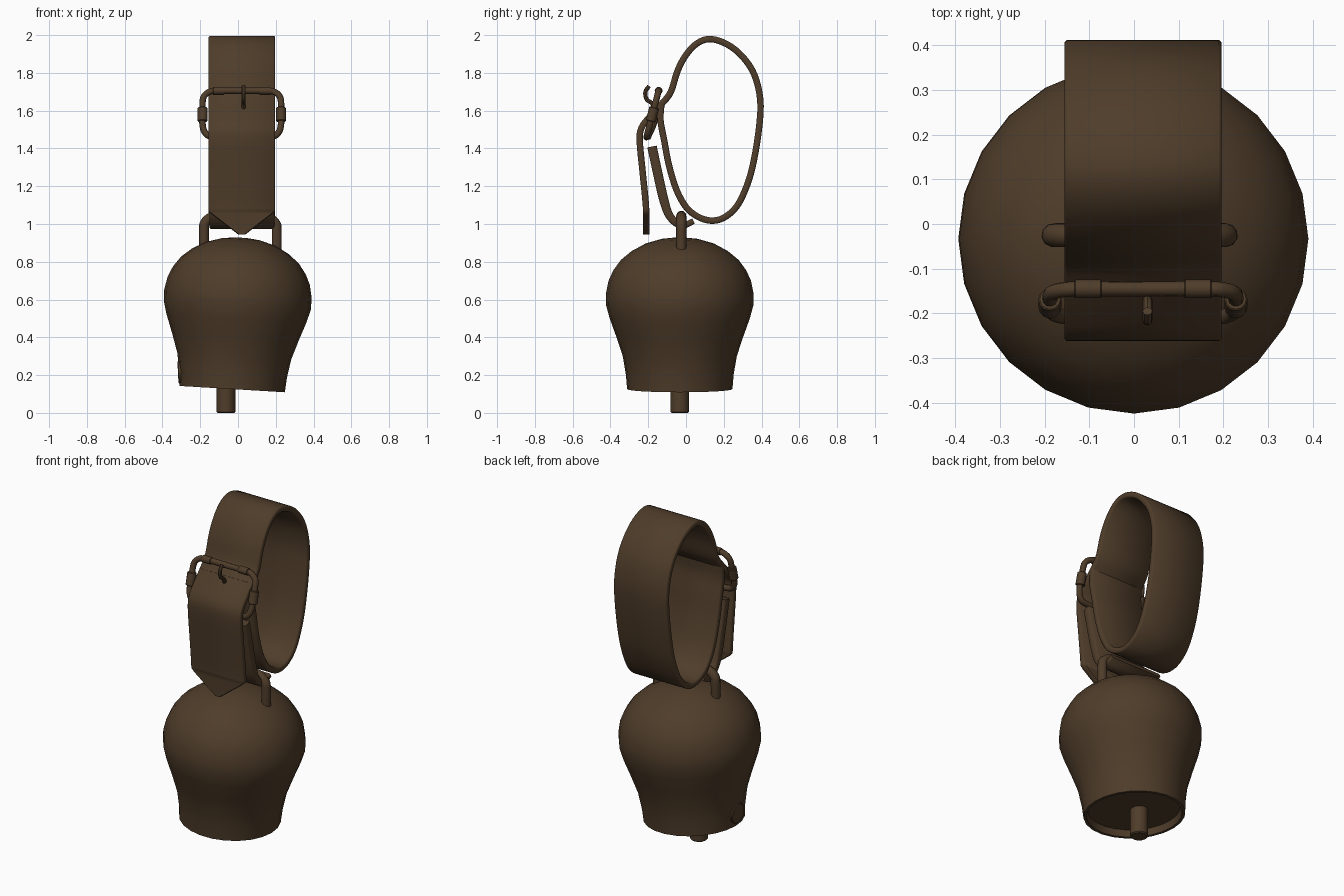
import bpy, bmesh, math
from mathutils import Vector, Matrix

if "Cube" in bpy.data.objects:
    bpy.data.objects.remove(bpy.data.objects["Cube"])

brown = bpy.data.materials.new("dark_brown")
brown.diffuse_color = (0.078, 0.046, 0.023, 1)
brown.use_nodes = True
brown.node_tree.nodes["Principled BSDF"].inputs["Base Color"].default_value = brown.diffuse_color


def finish(name, bm, angle=40):
    """Turn a bmesh into a coloured, smooth-shaded object."""
    bmesh.ops.recalc_face_normals(bm, faces=bm.faces[:])
    me = bpy.data.meshes.new(name)
    bm.to_mesh(me)
    bm.free()
    me.materials.append(brown)
    ob = bpy.data.objects.new(name, me)
    bpy.context.collection.objects.link(ob)
    bpy.ops.object.select_all(action='DESELECT')
    ob.select_set(True)
    bpy.context.view_layer.objects.active = ob
    bpy.ops.object.shade_smooth_by_angle(angle=math.radians(angle))
    return ob


def spline(pts, steps=4):
    """Catmull-Rom samples through the points."""
    p = [Vector(q) for q in pts]
    p = [2 * p[0] - p[1]] + p + [2 * p[-1] - p[-2]]
    out = []
    for i in range(1, len(p) - 2):
        a, b, c, d = p[i - 1:i + 3]
        for k in range(steps):
            t = k / steps
            out.append(0.5 * (2 * b + (c - a) * t + (2 * a - 5 * b + 4 * c - d) * t * t
                              + (3 * b - a - 3 * c + d) * t ** 3))
    return out + [p[-2]]


def skin(name, rings, angle=40):
    """Join cross-sections into a capped solid."""
    bm = bmesh.new()
    vs = [[bm.verts.new(c) for c in r] for r in rings]
    n = len(vs[0])
    for a, b in zip(vs, vs[1:]):
        for j in range(n):
            bm.faces.new((a[j], a[(j + 1) % n], b[(j + 1) % n], b[j]))
    bm.faces.new(vs[0])
    bm.faces.new(vs[-1])
    return finish(name, bm, angle)


def tube(name, pts, r, sides=10, steps=4):
    """Round rod along a path."""
    path = spline(pts, steps)
    rings, up = [], None
    for i, p in enumerate(path):
        t = (path[min(i + 1, len(path) - 1)] - path[max(i - 1, 0)]).normalized()
        up = up if up else t.orthogonal()
        up = (up - t * up.dot(t)).normalized()
        side = t.cross(up)
        rings.append([p + r * (up * math.cos(2 * math.pi * k / sides)
                               + side * math.sin(2 * math.pi * k / sides)) for k in range(sides)])
    return skin(name, rings)


def ribbon(name, pts, thick, half_width, cx=0.02):
    """Flat strap following a (y, z) path; thick and half_width are functions."""
    path = spline([(0, y, z) for y, z in pts])
    rings = []
    for i, p in enumerate(path):
        t = (path[min(i + 1, len(path) - 1)] - path[max(i - 1, 0)]).normalized()
        n = Vector((0, -t.z, t.y))
        f = i / (len(path) - 1)
        h, w = thick(f) / 2, half_width(f, p)
        c = min(0.006, w / 2)
        prof = [(-w, -h + c), (-w + c, -h), (w - c, -h), (w, -h + c),
                (w, h - c), (w - c, h), (-w + c, h), (-w, h - c)]
        rings.append([p + Vector((cx + x, 0, 0)) + n * d for x, d in prof])
    return skin(name, rings, 50)


# Bell body: lathed, slightly tilted, with a recessed underside
profile = [(0.255, 0.165), (0.262, 0.125), (0.279, 0.125), (0.285, 0.2), (0.302, 0.3),
           (0.335, 0.4), (0.371, 0.5), (0.390, 0.57), (0.391, 0.63), (0.377, 0.7),
           (0.352, 0.755), (0.312, 0.81), (0.255, 0.857), (0.185, 0.895), (0.1, 0.92), (0.03, 0.928)]
tilt = (Matrix.Translation((-0.002, -0.033, 0.6)) @ Matrix.Rotation(0.06, 4, 'Y')
        @ Matrix.Translation((0, 0, -0.6)))
skin("bell_body", [[tilt @ Vector((r * math.cos(k * math.pi / 12), r * math.sin(k * math.pi / 12), z))
                    for k in range(24)] for r, z in profile])


def drum(name, r, length, matrix, sides=12, bevel=0.006):
    bm = bmesh.new()
    bmesh.ops.create_cone(bm, cap_ends=True, segments=sides, radius1=r, radius2=r, depth=length)
    rim = [e for e in bm.edges if abs(e.verts[0].co.z - e.verts[1].co.z) < 1e-5]
    bmesh.ops.bevel(bm, geom=rim, offset=bevel, segments=1, affect='EDGES')
    bm.transform(matrix)
    return finish(name, bm)


# Clapper and small round plate on the side of the bell
drum("clapper", 0.05, 0.2, Matrix.Translation((-0.064, -0.033, 0.1)))
drum("side_plate", 0.06, 0.02,
     Matrix.Translation((-0.308, -0.045, 0.215)) @ Matrix.Rotation(math.pi / 2 - 0.05, 4, 'Y'), 16, 0.004)

# Staple on top of the bell
tube("bell_staple", [(-0.18, -0.025, 0.85), (-0.18, -0.025, 0.96), (-0.175, -0.025, 1.005),
                     (-0.14, -0.025, 1.035), (-0.08, -0.025, 1.042), (0.1, -0.025, 1.042),
                     (0.165, -0.025, 1.03), (0.2, -0.025, 1.0), (0.205, -0.025, 0.96),
                     (0.205, -0.025, 0.85)], 0.027)

# Main strap: loop, pass through the buckle, hanging pointed tail
loop = [(-0.13, 1.64), (-0.135, 1.55), (-0.115, 1.44), (-0.09, 1.31), (-0.05, 1.18), (0.0, 1.09),
        (0.06, 1.04), (0.13, 1.018), (0.2, 1.033), (0.27, 1.095), (0.325, 1.21), (0.36, 1.34),
        (0.388, 1.52), (0.393, 1.66), (0.362, 1.79), (0.30, 1.885), (0.22, 1.95), (0.13, 1.979),
        (0.06, 1.957), (0.0, 1.895), (-0.045, 1.81), (-0.08, 1.70), (-0.125, 1.64), (-0.19, 1.57),
        (-0.235, 1.51), (-0.245, 1.44), (-0.23, 1.28), (-0.215, 1.13), (-0.211, 1.07), (-0.21, 1.0),
        (-0.21, 0.945)]
ribbon("strap_loop", loop, lambda f: 0.034,
       lambda f, p: 0.176 * min(1, (p.z - 0.93) / 0.135) if f > 0.9 else 0.176)

# Short folded strap holding the bell staple
ribbon("strap_fold", [(-0.18, 1.41), (-0.15, 1.27), (-0.118, 1.13), (-0.085, 1.04), (-0.025, 0.992),
                      (0.04, 1.015)], lambda f: 0.03 + 0.02 * min(1, 1.6 * (1 - f)),
       lambda f, p: 0.172)

# Buckle frame: leaning rounded rectangle, mirrored about the strap centre
half = [(0.0, 1.705), (0.14, 1.705), (0.18, 1.695), (0.205, 1.665), (0.208, 1.6), (0.208, 1.53),
        (0.195, 1.485), (0.155, 1.462), (0.0, 1.46)]


def lean(x, z):
    return (0.02 + x, -0.145 - (1.705 - z) * 0.26, z)


tube("buckle_frame", [lean(x, z) for x, z in half] + [lean(-x, z) for x, z in half[-2::-1]], 0.017)

# Sleeves on the buckle bar and its sides
for s, side in ((-1, "left"), (1, "right")):
    bar = lean(s * 0.123, 1.705)
    drum("bar_sleeve_" + side, 0.021, 0.06,
         Matrix.Translation(bar) @ Matrix.Rotation(math.pi / 2, 4, 'Y'), 12, 0.002)
    drum("side_sleeve_" + side, 0.026, 0.075,
         Matrix.Translation(lean(s * 0.208, 1.58)) @ Matrix.Rotation(-0.25, 4, 'X'), 12, 0.003)

# Prong hooked over the strap
tube("buckle_prong", [(0.03, -0.195, 1.73), (0.03, -0.215, 1.70), (0.03, -0.208, 1.66),
                      (0.03, -0.175, 1.63), (0.03, -0.16, 1.55), (0.03, -0.2, 1.45)], 0.011, 8)
